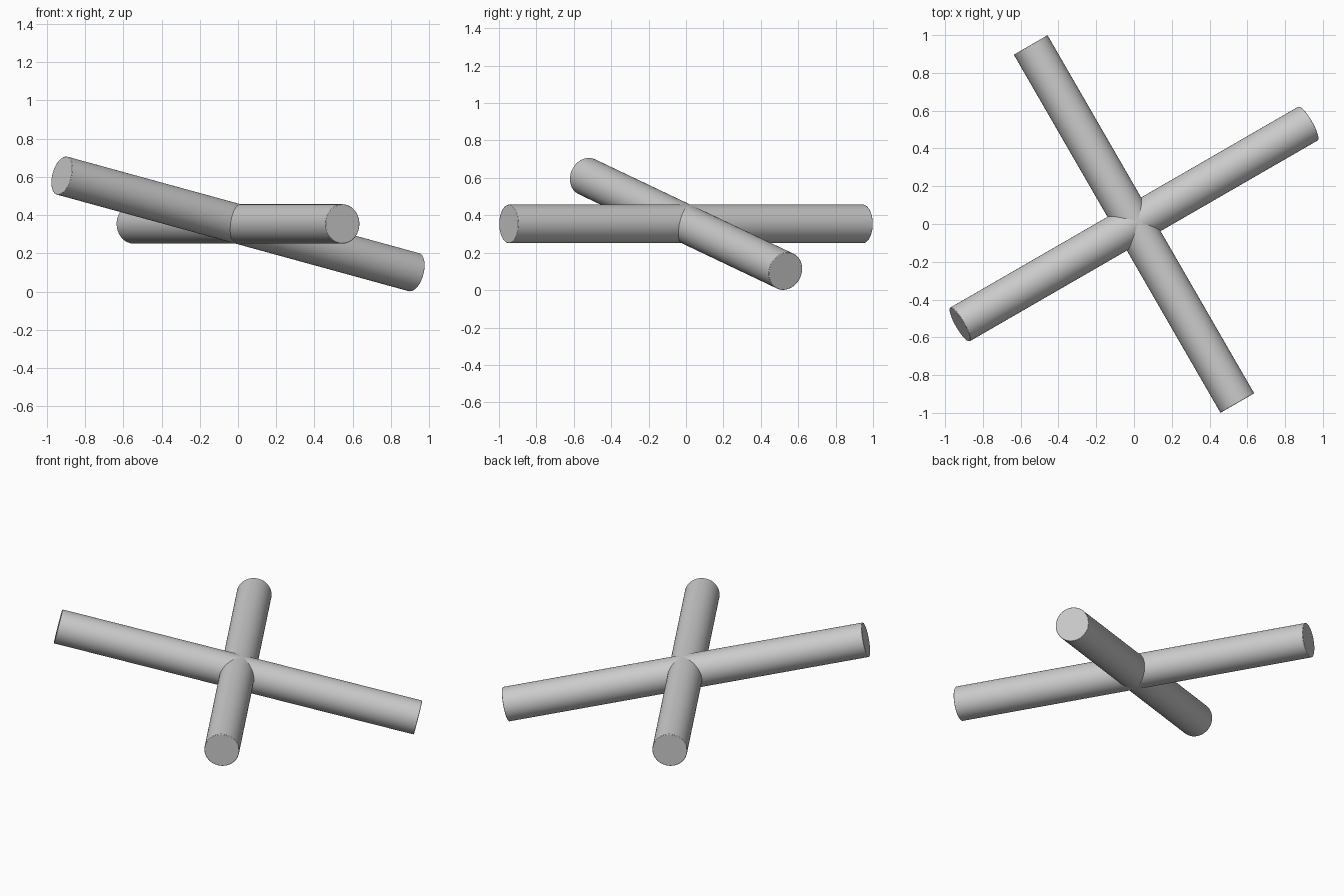
import bpy
import math
from mathutils import Vector

cube = bpy.data.objects.get("Cube")
if cube:
    bpy.data.objects.remove(cube, do_unlink=True)

RADIUS = 0.103
CENTRE = Vector((0, 0, 0.354))

grey = bpy.data.materials.new("plain grey")
grey.use_nodes = True
grey.diffuse_color = (0.6, 0.6, 0.6, 1)
grey.node_tree.nodes["Principled BSDF"].inputs["Base Color"].default_value = grey.diffuse_color


def add_rod(name, half_axis):
    """Round bar through the shared centre, reaching half_axis each way."""
    half = Vector(half_axis)
    bpy.ops.mesh.primitive_cylinder_add(vertices=64, radius=RADIUS,
                                        depth=2 * half.length, location=CENTRE)
    rod = bpy.context.object
    rod.name = name
    rod.rotation_euler = half.to_track_quat("Z", "Y").to_euler()
    rod.data.materials.append(grey)
    bpy.ops.object.shade_smooth_by_angle(angle=math.radians(35))
    # Slightly softened rim at both ends
    bevel = rod.modifiers.new("soft rim", "BEVEL")
    bevel.width = 0.003
    bevel.segments = 2
    bevel.limit_method = "ANGLE"
    bevel.angle_limit = math.radians(60)
    return rod


# Two crossing rods: one level, one tilted
add_rod("level_rod", (0.547, -0.948, 0))
add_rod("tilted_rod", (0.922, 0.532, -0.253))
